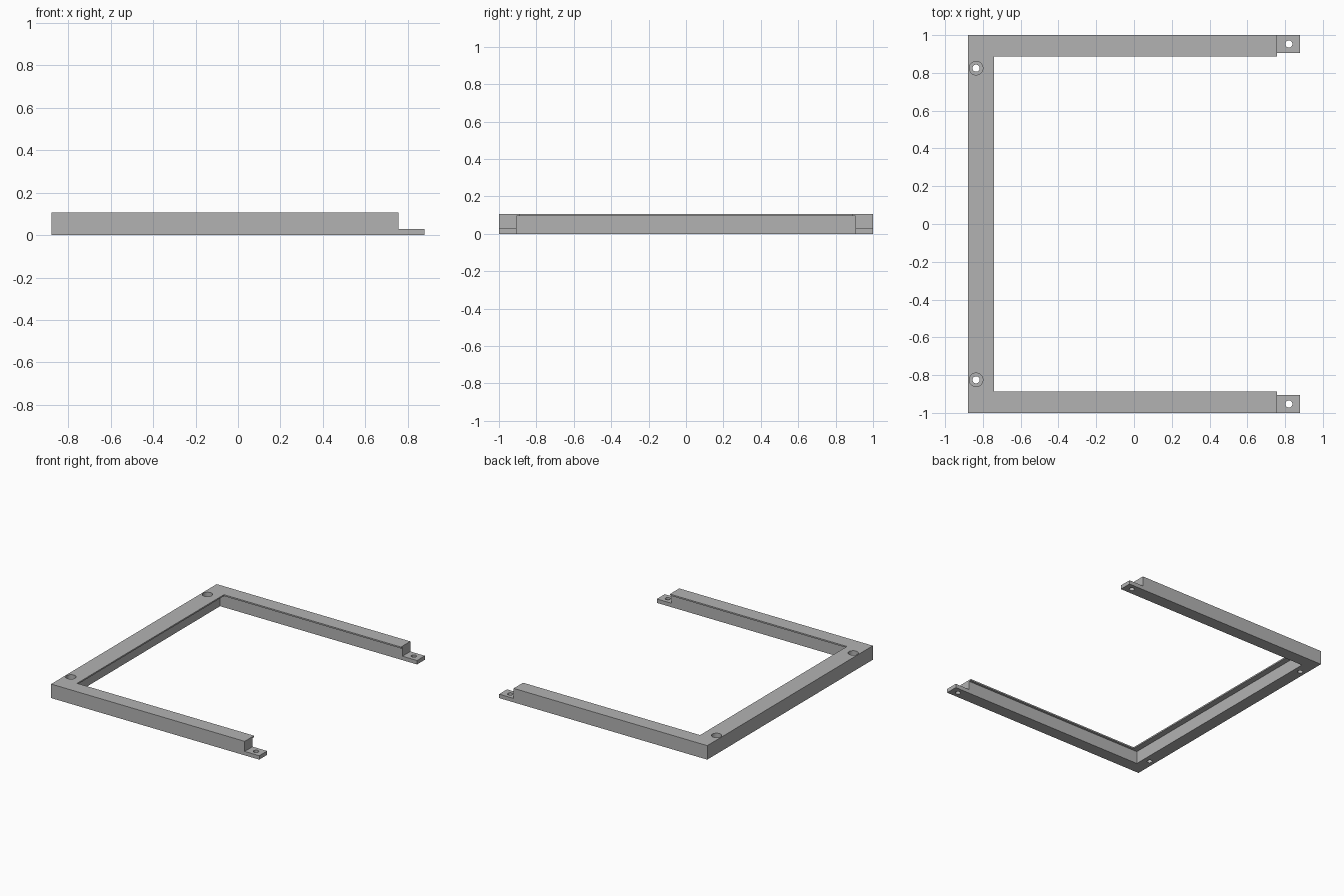
import bpy, bmesh
from mathutils import Matrix, Vector

cube = bpy.data.objects.get("Cube")
if cube:
    bpy.data.objects.remove(cube, do_unlink=True)

# Main dimensions
HALF_X, HALF_Y, HEIGHT = 0.88, 1.0, 0.107
WALL = 0.095          # width of the lower wall
LIP_Z = 0.096         # underside of the thin top lip
TAB_X, TAB_Z = 0.757, 0.03

grey = bpy.data.materials.new("plain grey")
grey.use_nodes = True
colour = (0.45, 0.45, 0.45, 1)
grey.diffuse_color = colour
grey.node_tree.nodes["Principled BSDF"].inputs["Base Color"].default_value = colour


def finish(name, bm):
    bmesh.ops.recalc_face_normals(bm, faces=bm.faces)
    mesh = bpy.data.meshes.new(name)
    bm.to_mesh(mesh)
    bm.free()
    mesh.materials.append(grey)
    obj = bpy.data.objects.new(name, mesh)
    bpy.context.scene.collection.objects.link(obj)
    return obj


def prism(name, outline, z0, z1):
    bm = bmesh.new()
    face = bm.faces.new([bm.verts.new((x, y, z0)) for x, y in outline])
    top = bmesh.ops.extrude_face_region(bm, geom=[face])["geom"]
    verts = [v for v in top if isinstance(v, bmesh.types.BMVert)]
    bmesh.ops.translate(bm, verts=verts, vec=(0, 0, z1 - z0))
    return finish(name, bm)


def box(name, x0, x1, y0, y1, z0, z1):
    return prism(name, [(x0, y0), (x1, y0), (x1, y1), (x0, y1)], z0, z1)


def cylinder(name, x, y, radius, z0, z1):
    bm = bmesh.new()
    bmesh.ops.create_cone(bm, cap_ends=True, segments=32, radius1=radius,
                          radius2=radius, depth=z1 - z0,
                          matrix=Matrix.Translation(Vector((x, y, (z0 + z1) / 2))))
    return finish(name, bm)


# U-shaped frame at full height
inner_x, inner_y = -0.74, 0.887
frame = prism("frame", [
    (-HALF_X, -HALF_Y), (HALF_X, -HALF_Y), (HALF_X, -inner_y), (inner_x, -inner_y),
    (inner_x, inner_y), (HALF_X, inner_y), (HALF_X, HALF_Y), (-HALF_X, HALF_Y)],
    0, HEIGHT)

# Undercut below the lip, and step down to the end tabs
side = HALF_Y - WALL
cutters = [
    box("lip_undercut", -HALF_X + WALL, 1.1, -side, side, -0.1, LIP_Z),
    box("tab_step", TAB_X, 1.2, -1.2, 1.2, TAB_Z, 0.3),
]

# Counterbored corner holes and plain tab holes
for s in (-1, 1):
    cutters += [
        cylinder("corner_hole", -0.836, s * 0.825, 0.019, -0.1, 0.2),
        cylinder("corner_counterbore", -0.836, s * 0.825, 0.036, TAB_Z, 0.2),
        cylinder("tab_hole", 0.82, s * 0.953, 0.019, -0.1, 0.2),
    ]

for cutter in cutters:
    cutter.hide_render = True
    mod = frame.modifiers.new(cutter.name, "BOOLEAN")
    mod.operation = "DIFFERENCE"
    mod.solver = "EXACT"
    mod.object = cutter

# Bake the cuts and drop the cutters
graph = bpy.context.evaluated_depsgraph_get()
result = bpy.data.meshes.new_from_object(frame.evaluated_get(graph))
frame.modifiers.clear()
frame.data = result
result.materials.clear()
result.materials.append(grey)
for polygon in result.polygons:
    polygon.material_index = 0
for cutter in cutters:
    bpy.data.objects.remove(cutter, do_unlink=True)

# Smooth hole walls, sharp edges
bpy.ops.object.select_all(action="DESELECT")
frame.select_set(True)
bpy.context.view_layer.objects.active = frame
bpy.ops.object.shade_smooth_by_angle()
